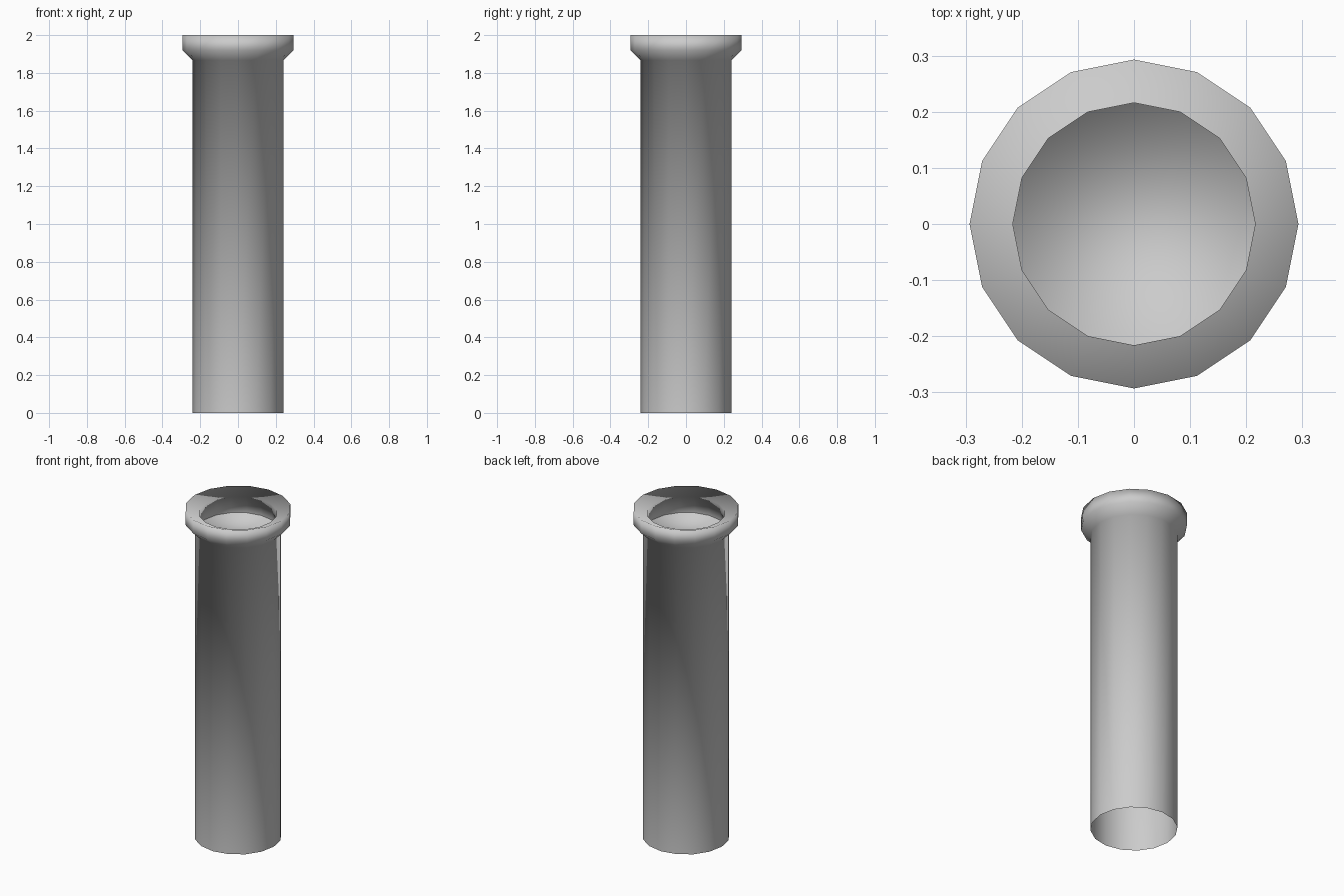
import bpy, bmesh, math

if "Cube" in bpy.data.objects:
    bpy.data.objects.remove(bpy.data.objects["Cube"])

SIDES = 16

# Mid grey, a little darker than the default
grey = bpy.data.materials.new("pipe_grey")
grey.diffuse_color = (0.55, 0.55, 0.55, 1.0)
grey.use_nodes = True
grey.node_tree.nodes["Principled BSDF"].inputs["Base Color"].default_value = grey.diffuse_color


def ring(bm, r, z):
    step = 2 * math.pi / SIDES
    return [bm.verts.new((r * math.cos(step * i), r * math.sin(step * i), z))
            for i in range(SIDES)]


def bridge(bm, low, high):
    for i in range(SIDES):
        j = (i + 1) % SIDES
        bm.faces.new((low[i], low[j], high[j], high[i])).smooth = True


bm = bmesh.new()
foot = ring(bm, 0.241, 0.0)
neck = ring(bm, 0.241, 1.867)
flare = ring(bm, 0.293, 1.918)
rim = ring(bm, 0.293, 2.0)
mouth = ring(bm, 0.216, 1.968)
throat = ring(bm, 0.225, 1.868)

# Shaft with open foot, flared collar and dished rim
bridge(bm, foot, neck)
bridge(bm, neck, flare)
bridge(bm, flare, rim)
bridge(bm, rim, mouth)

# Short throat wall below the mouth, and the plate closing the neck from below
bridge(bm, throat, mouth)
bm.faces.new(neck[::-1]).smooth = True

mesh = bpy.data.meshes.new("pipe")
bm.to_mesh(mesh)
bm.free()
mesh.materials.append(grey)
bpy.context.collection.objects.link(bpy.data.objects.new("pipe", mesh))
